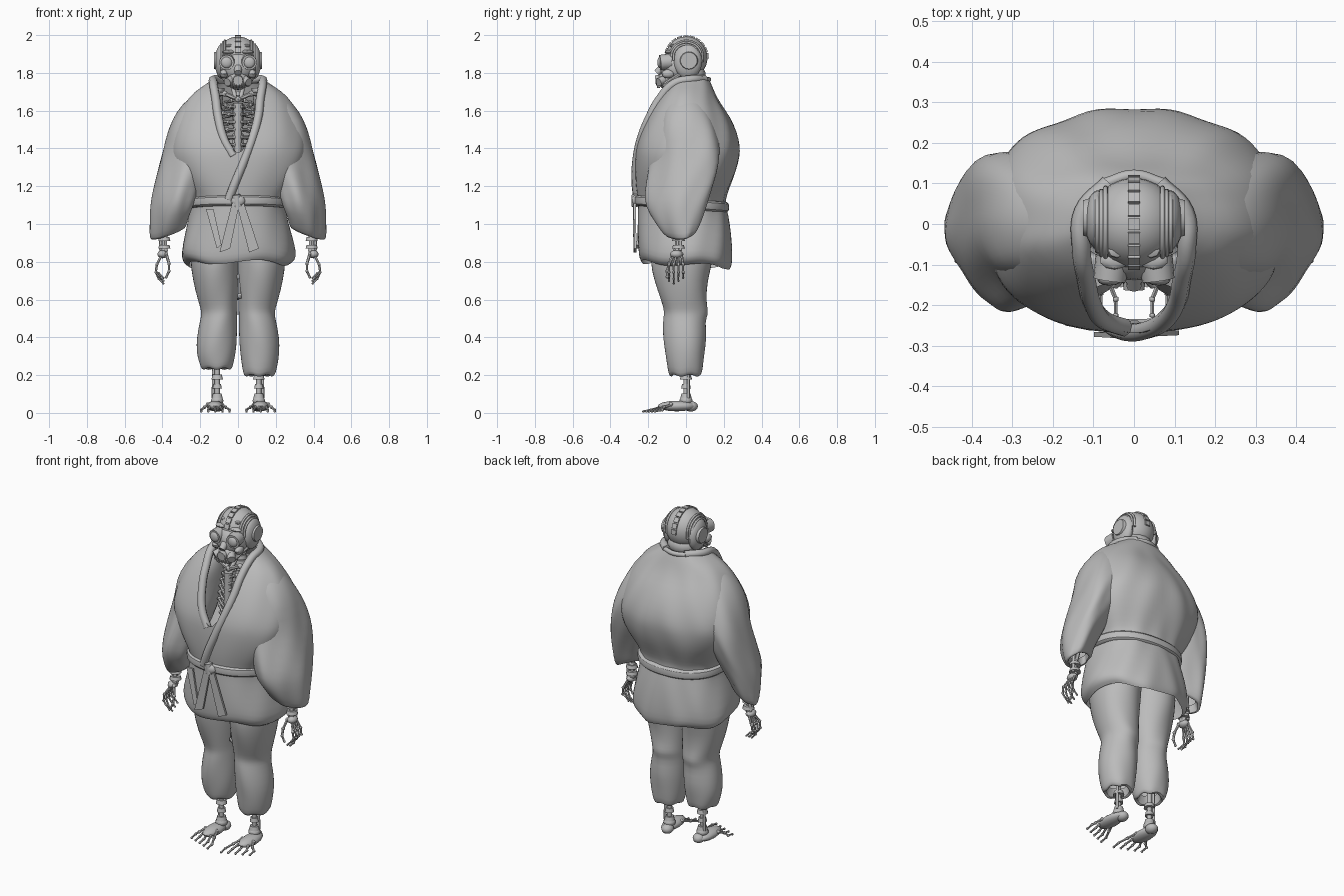
import bpy, bmesh, math
from math import sin, cos, pi
from mathutils import Vector, Matrix

if "Cube" in bpy.data.objects:
    bpy.data.objects.remove(bpy.data.objects["Cube"])

grey = bpy.data.materials.new("plain grey")
grey.use_nodes = True
grey.diffuse_color = (0.5, 0.5, 0.5, 1)
grey.node_tree.nodes["Principled BSDF"].inputs["Base Color"].default_value = (0.5, 0.5, 0.5, 1)


def finish(bm, name, subdiv=0, angle=50):
    bmesh.ops.remove_doubles(bm, verts=bm.verts, dist=0.0002)
    me = bpy.data.meshes.new(name)
    bm.to_mesh(me)
    bm.free()
    ob = bpy.data.objects.new(name, me)
    bpy.context.collection.objects.link(ob)
    me.materials.append(grey)
    bpy.ops.object.select_all(action='DESELECT')
    ob.select_set(True)
    bpy.context.view_layer.objects.active = ob
    bpy.ops.object.shade_smooth_by_angle(angle=math.radians(angle))
    if subdiv:
        mod = ob.modifiers.new("Subdivision", 'SUBSURF')
        mod.levels = mod.render_levels = subdiv


def skin(name, rings, closed=True, subdiv=1):
    """Join rings of points into a surface."""
    bm = bmesh.new()
    rows = [[bm.verts.new(p) for p in r] for r in rings]
    n = len(rows[0])
    for a, b in zip(rows, rows[1:]):
        for i in range(n if closed else n - 1):
            j = (i + 1) % n
            bm.faces.new((a[i], a[j], b[j], b[i]))
    bmesh.ops.recalc_face_normals(bm, faces=bm.faces)
    finish(bm, name, subdiv, 70)


def rod(bm, p, q, r, r2=None, seg=8):
    p, q = Vector(p), Vector(q)
    d = q - p
    m = Matrix.Translation((p + q) / 2) @ d.to_track_quat('Z', 'Y').to_matrix().to_4x4()
    bmesh.ops.create_cone(bm, cap_ends=True, segments=seg, radius1=r,
                          radius2=r if r2 is None else r2, depth=d.length, matrix=m)


def ball(bm, c, s, seg=10):
    m = Matrix.Translation(c) @ Matrix.Diagonal((*s, 1))
    bmesh.ops.create_uvsphere(bm, u_segments=seg, v_segments=max(6, seg * 2 // 3), radius=1, matrix=m)


def chain(bm, pts, r, taper=1.0):
    """Bones with knuckles along a path."""
    for p, q in zip(pts, pts[1:]):
        rod(bm, p, q, r * 0.7, r * 0.7 * taper, 6)
        ball(bm, p, (r, r, r), 6)
        r *= taper
    ball(bm, pts[-1], (r, r, r), 6)


def tube(name, pts, r):
    cu = bpy.data.curves.new(name, 'CURVE')
    cu.dimensions = '3D'
    cu.bevel_depth, cu.bevel_resolution, cu.resolution_u, cu.use_fill_caps = r, 2, 6, True
    sp = cu.splines.new('BEZIER')
    sp.bezier_points.add(len(pts) - 1)
    for b, p in zip(sp.bezier_points, pts):
        b.co = p
        b.handle_left_type = b.handle_right_type = 'AUTO'
    ob = bpy.data.objects.new(name, cu)
    bpy.context.collection.objects.link(ob)
    bpy.ops.object.select_all(action='DESELECT')
    ob.select_set(True)
    bpy.context.view_layer.objects.active = ob
    bpy.ops.object.convert(target='MESH')
    ob = bpy.context.object
    ob.data.materials.clear()
    ob.data.materials.append(grey)
    bpy.ops.object.shade_smooth_by_angle(angle=math.radians(60))


# Robe body: height, half width, front depth, back depth, neck gap
def robe_ring(z, w, f, b, gap=0.0, fold=1.0, n=48):
    a = math.asin(min(1, gap / w))
    pts = []
    for i in range(n + 1):
        t = -pi / 2 + a + (2 * pi - 2 * a) * i / n
        c, s = cos(t), sin(t)
        side = 0.014 * sin(5 * t + 9 * z) + 0.01 * sin(9 * t - 14 * z)
        back = 0.022 * sin(4 * abs(c) * pi + 13 * z) * max(0, s)
        k = 1 + fold * (side * abs(c) + back * (z < 1.65))
        x = w * k * math.copysign(abs(c) ** 0.88, c)
        y = (b if s > 0 else f) * k * math.copysign(abs(s) ** 0.88, s)
        pts.append((x, y, z + (0.012 * sin(4 * t) * fold - 0.015 * s) * (z < 0.9)))
    return pts


ROBE = [(1.77, .13, .06, .12, .11), (1.74, .17, .09, .135, .12), (1.70, .235, .125, .15, .12),
        (1.64, .285, .165, .18, .115), (1.57, .325, .205, .23, .1), (1.48, .36, .245, .27, .07),
        (1.41, .375, .265, .285, .03), (1.36, .375, .27, .285), (1.28, .35, .27, .27),
        (1.2, .30, .265, .235), (1.15, .265, .258, .215), (1.11, .25, .252, .205), (1.05, .255, .256, .222),
        (.94, .285, .256, .24), (.85, .305, .252, .248), (.805, .298, .248, .245), (.785, .262, .235, .235)]
skin("robe_body", [robe_ring(*r) for r in ROBE], closed=False)

# Wide sleeves: height, centre x, centre y, half width, half depth
SLEEVE = [(1.72, .12, 0, .05, .05), (1.67, .17, 0, .09, .09), (1.6, .205, 0, .12, .13),
          (1.5, .24, .01, .135, .165), (1.38, .27, .005, .13, .185), (1.27, .30, -.015, .125, .185),
          (1.17, .33, -.04, .115, .175), (1.09, .352, -.055, .107, .16), (1.01, .365, -.045, .095, .12),
          (.955, .37, -.035, .088, .085), (.945, .37, -.035, .07, .065), (1.0, .37, -.035, .06, .05)]
for s, side in ((1, "left"), (-1, "right")):
    rings = []
    for z, x, y, w, d in SLEEVE:
        ring = []
        for i in range(28):
            t = 2 * pi * i / 28
            k = 1 + (0.045 * sin(5 * t + 7 * z) + 0.03 * sin(8 * t - 16 * z)) * (z < 1.6)
            lean = .04 * sin(t) * (z < 1.4)
            ring.append((s * (x + w * k * cos(t) + lean), y + d * k * sin(t), z - 0.035 * cos(t) * (z < 1.05)))
        rings.append(ring)
    skin(side + "_sleeve", rings)

# Rolled collar bands crossing at the front
tube("upper_collar", [(.06, .1, 1.765), (.125, .03, 1.765), (.13, -.06, 1.745), (.117, -.14, 1.66),
     (.107, -.19, 1.57), (.075, -.238, 1.45), (.03, -.262, 1.33), (-.015, -.266, 1.22), (-.05, -.256, 1.13)], .023)
tube("lower_collar", [(-.06, .1, 1.765), (-.125, .03, 1.765), (-.13, -.06, 1.745), (-.117, -.14, 1.66),
     (-.105, -.19, 1.57), (-.075, -.236, 1.45), (-.025, -.255, 1.36)], .023)
tube("back_collar", [(.07, .1, 1.765), (0, .12, 1.765), (-.07, .1, 1.765)], .014)


# Belt, knot and hanging tails
def belt_ring(h, o):
    return [(x, y, z - .075 * y) for x, y, z in robe_ring(1.105 + h, .25 + o, .252 + o, .208 + o, 0, 0)]


skin("belt", [belt_ring(h, o) for h, o in ((-.028, 0), (-.026, .022), (.026, .022), (.028, 0))], closed=False)
bm = bmesh.new()
rod(bm, (0, -.262, 1.095), (-.01, -.268, 1.155), .026, .022, 10)
ball(bm, (0, -.27, 1.122), (.038, .018, .03), 12)
finish(bm, "belt_knot")


def strap(name, p, q, w0, w1):
    bm = bmesh.new()
    loops = []
    for e in (0, .012):
        loops.append([bm.verts.new(c) for c in (
            (p[0] - w0, p[1] - e, p[2]), (p[0] + w0, p[1] - e, p[2]),
            (q[0] + w1, q[1] - e, q[2] + .01), (q[0] - w1, q[1] - e, q[2] - .01))])
    a, b = loops
    for f in [a, b] + [(a[i - 1], a[i], b[i], b[i - 1]) for i in range(4)]:
        bm.faces.new(f)
    bmesh.ops.recalc_face_normals(bm, faces=bm.faces)
    finish(bm, name)


strap("left_belt_tail", (.012, -.266, 1.11), (.085, -.262, .86), .02, .026)
strap("right_belt_tail", (-.012, -.27, 1.11), (-.07, -.266, .86), .02, .028)
strap("robe_lapel_flap", (-.15, -.238, 1.08), (-.10, -.25, .88), .02, .012)

# Baggy trouser legs: height, inner x, outer x, front, back
LEG = [(1.05, 0, .21, .16, .15), (.9, -.01, .25, .18, .15), (.8, -.01, .255, .19, .14), (.7, -.008, .24, .17, .115),
       (.6, .0, .215, .138, .11), (.55, .002, .198, .12, .118), (.52, .002, .195, .118, .118),
       (.485, .004, .203, .122, .1), (.4, .004, .22, .122, .11), (.32, .01, .222, .112, .1),
       (.25, .022, .207, .1, .092), (.215, .03, .195, .09, .085), (.212, .05, .175, .07, .06), (.27, .06, .165, .06, .05)]
for s, side in ((1, "left"), (-1, "right")):
    rings = []
    for z, a, b, f, k in LEG:
        ring = []
        for i in range(20):
            t = 2 * pi * i / 20
            y = sin(t) * (k if sin(t) > 0 else f) * (1 + .03 * sin(4 * t + 18 * z))
            ring.append((s * ((a + b) / 2 + (b - a) / 2 * cos(t)), y,
                         z + (.008 * sin(5 * t) - .018 * s if z < .3 else 0)))
        rings.append(ring)
    skin(side + "_trouser_leg", rings)

    # Shin bones and ankle
    x = s * .11
    bm = bmesh.new()
    rod(bm, (x, 0, .04), (x, 0, .32), .014)
    rod(bm, (x + s * .022, .012, .08), (x + s * .018, .012, .3), .008)
    for z, r in ((.19, .032), (.14, .026), (.09, .03)):
        rod(bm, (x, 0, z - .012), (x, 0, z + .012), r, r * .8, 10)
    ball(bm, (x, 0, .065), (.035, .035, .025))
    finish(bm, side + "_shin")

    # Foot with splayed toes
    bm = bmesh.new()
    ball(bm, (x - s * .005, .025, .035), (.034, .038, .028), 12)
    ball(bm, (x + s * .01, -.05, .036), (.046, .1, .028), 12)
    for i in range(5):
        u = i / 4
        ax, bx = x + s * (-.025 + .075 * u), x + s * (-.065 + .15 * u)
        y = -.225 + .06 * u
        chain(bm, [(ax, -.08, .045), ((ax + bx) / 2, -.135 + .02 * u, .03), (bx, y + .04, .016), (bx, y, .008)], .011, .87)
    finish(bm, side + "_foot")

    # Forearm, palm and fingers
    x = s * .39
    bm = bmesh.new()
    chain(bm, [(s * .35, -.03, 1.1), (x, -.04, .93), (x, -.045, .86)], .022)
    rod(bm, (x + s * .02, -.03, .86), (x + s * .015, -.03, 1.02), .009)
    for z in (.92, .88):
        rod(bm, (x, -.04, z - .01), (x, -.04, z + .01), .034, .028, 10)
    ball(bm, (x + s * .01, -.05, .84), (.028, .035, .022))
    for i in range(4):
        y = -.09 + .025 * i
        low = .685 + .015 * abs(i - 1)
        chain(bm, [(x + s * .012, -.06 + .012 * i, .84), (x + s * .04, y, .785), (x + s * .045, y, .745),
                   (x + s * .03, y, low + .025), (x + s * .005, y, low)], .0105, .88)
    chain(bm, [(x - s * .01, -.07, .84), (x - s * .025, -.09, .79), (x - s * .025, -.1, .75), (x - s * .01, -.1, .72)], .012, .88)
    finish(bm, side + "_hand")

# Pelvis
bm = bmesh.new()
chain(bm, [(0, .03, 1.1), (0, .0, .9), (.01, -.06, .72), (.01, -.07, .62)], .026, .85)
finish(bm, "pelvis")

# Spine, breastbone and ribs
bm = bmesh.new()
for i in range(18):
    z = 1.2 + .032 * i
    rod(bm, (0, .03, z), (0, .03, z + .024), .032, .027, 8)
for i in range(8):
    z = 1.38 + .04 * i
    w = .12 - .004 * abs(i - 2) ** 1.5
    for s in (1, -1):
        path = [(s * w * sin(t * pi / 6), .02 + .1 * cos(t * pi / 6), z - .008 * t) for t in range(6)]
        chain(bm, path + [(s * .015, -.1, z - .04)], .012)
rod(bm, (0, -.1, 1.34), (0, -.09, 1.64), .018, .026)
for s in (1, -1):
    chain(bm, [(0, -.09, 1.66), (s * .07, -.08, 1.69), (s * .16, -.02, 1.68)], .016)
    rod(bm, (s * .03, -.02, 1.76), (s * .015, -.09, 1.66), .012)
finish(bm, "ribcage_and_spine")

# Head: cranium, face block and jaw
bm = bmesh.new()
ball(bm, (0, .002, 1.88), (.11, .112, .113), 24)
ball(bm, (0, -.05, 1.83), (.095, .09, .09), 16)
ball(bm, (0, -.085, 1.76), (.062, .07, .05), 14)
ball(bm, (0, .03, 1.79), (.09, .075, .06), 14)
finish(bm, "skull")

# Crown plates and cable strands over the skull
bm = bmesh.new()
for i in range(10):
    t = .35 + i * .3
    c = Vector((0, .002 - .111 * cos(t), 1.88 + .112 * sin(t)))
    m = Matrix.Translation(c) @ Matrix.Rotation(pi / 2 - t, 4, 'X') @ Matrix.Diagonal((.03, .028, .014, 1))
    bmesh.ops.create_cube(bm, size=1, matrix=m)
for s in (1, -1):
    for y in (-.065, -.015, .04):
        ball(bm, (s * .042, y, 1.972 - abs(y) * .45), (.024, .02, .01), 8)
finish(bm, "crown_plates", angle=35)
for s, side in ((1, "left"), (-1, "right")):
    for k in range(3):
        x = s * (.07 + .01 * k)
        r = .112 * math.sqrt(1 - (x / .114) ** 2) + .002
        tube(side + "_head_cable", [(x, .002 - r * cos(t), 1.88 + r * sin(t)) for t in (-.2, .5, 1.2, 1.9, 2.6, 3.4)], .006)

    # Ear cup, goggle, cheek and breathing canister
    bm = bmesh.new()
    ball(bm, (s * .085, .01, 1.86), (.038, .075, .092), 18)
    rod(bm, (s * .10, .015, 1.865), (s * .126, .015, 1.865), .052, .044, 18)
    finish(bm, side + "_ear_cup", angle=35)
    bm = bmesh.new()
    rod(bm, (s * .052, -.08, 1.86), (s * .06, -.138, 1.855), .043, .04, 16)
    ball(bm, (s * .06, -.138, 1.855), (.03, .014, .03), 12)
    ball(bm, (s * .048, -.09, 1.91), (.036, .022, .012))
    finish(bm, side + "_goggle", angle=35)
    bm = bmesh.new()
    ball(bm, (s * .075, -.095, 1.795), (.022, .035, .024))
    rod(bm, (s * .03, -.11, 1.765), (s * .058, -.145, 1.75), .025, .022, 12)
    rod(bm, (s * .09, -.02, 1.80), (s * .05, -.12, 1.735), .012)
    finish(bm, side + "_cheek", angle=35)

# Snout and mouth vent
bm = bmesh.new()
rod(bm, (0, -.12, 1.83), (0, -.155, 1.80), .022, .018, 12)
rod(bm, (0, -.11, 1.765), (0, -.162, 1.76), .03, .026, 12)
for i in range(5):
    rod(bm, (.016 * (i - 2), -.145, 1.72), (.016 * (i - 2), -.15, 1.745), .007, seg=6)
finish(bm, "mouth_vent", angle=35)
